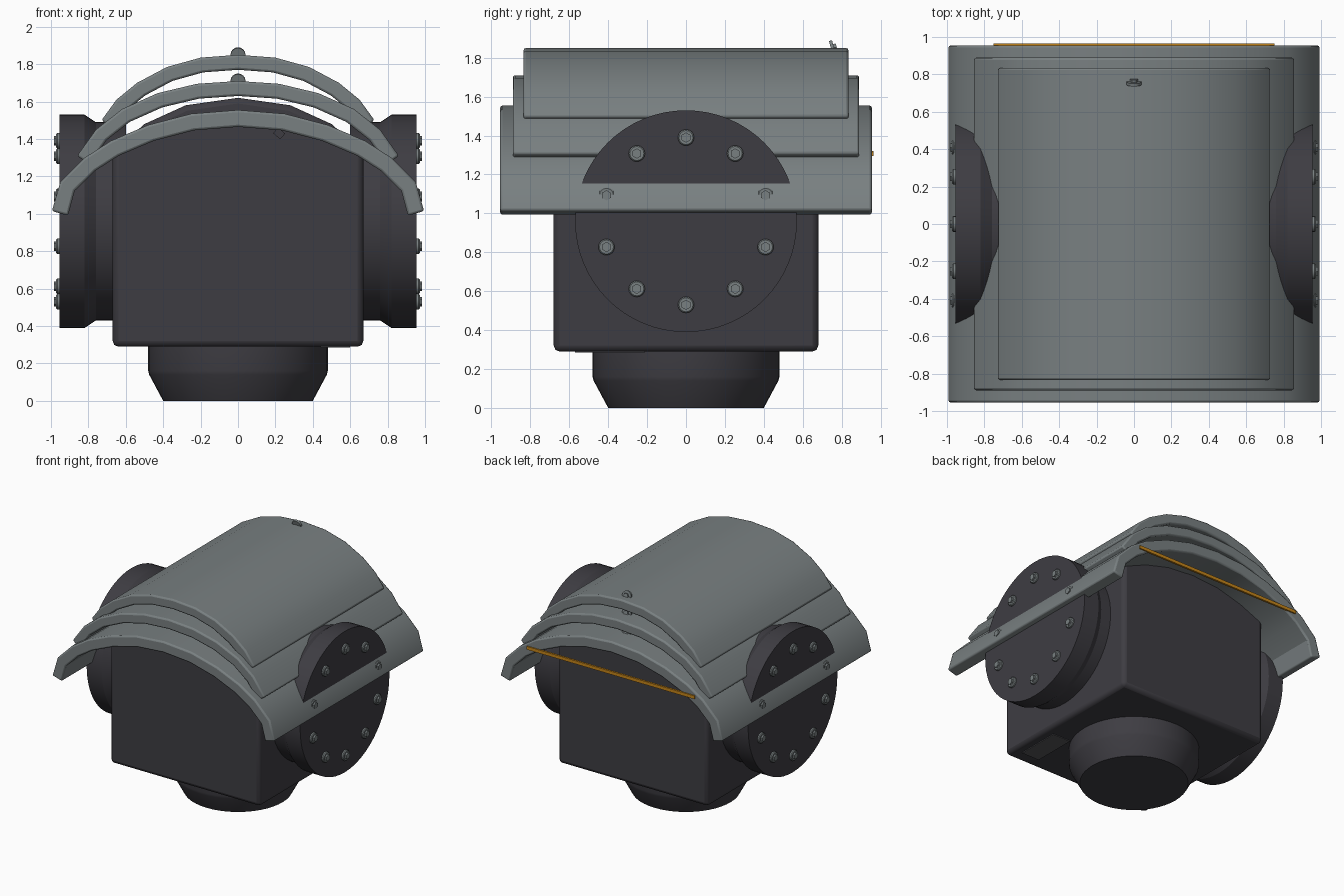
import bpy, bmesh, math
from mathutils import Matrix, Vector

if "Cube" in bpy.data.objects:
    bpy.data.objects.remove(bpy.data.objects["Cube"], do_unlink=True)


def material(name, rgb):
    m = bpy.data.materials.new(name)
    m.use_nodes = True
    m.diffuse_color = (*rgb, 1)
    bsdf = next(n for n in m.node_tree.nodes if n.type == 'BSDF_PRINCIPLED')
    bsdf.inputs["Base Color"].default_value = (*rgb, 1)
    return m


GREY = material("armour grey", (0.19, 0.215, 0.22))
DARK = material("dark charcoal", (0.048, 0.046, 0.055))
SLATE = material("slate", (0.09, 0.09, 0.1))
ORANGE = material("orange", (0.55, 0.23, 0.01))


def finish(bm, name, mat, bevel=0, segments=2):
    bmesh.ops.recalc_face_normals(bm, faces=bm.faces)
    mesh = bpy.data.meshes.new(name)
    bm.to_mesh(mesh)
    bm.free()
    obj = bpy.data.objects.new(name, mesh)
    bpy.context.collection.objects.link(obj)
    mesh.materials.append(mat)
    bpy.ops.object.select_all(action='DESELECT')
    obj.select_set(True)
    bpy.context.view_layer.objects.active = obj
    bpy.ops.object.shade_smooth_by_angle(angle=math.radians(30))
    if bevel:
        mod = obj.modifiers.new("Bevel", 'BEVEL')
        mod.width, mod.segments = bevel, segments
        mod.limit_method, mod.angle_limit = 'ANGLE', math.radians(40)
    return obj


def prism(name, outline, half_depth, mat, bevel):
    """Extrude an (x, z) outline along y."""
    bm = bmesh.new()
    face = bm.faces.new([bm.verts.new((x, -half_depth, z)) for x, z in outline])
    ext = bmesh.ops.extrude_face_region(bm, geom=[face])
    moved = [v for v in ext["geom"] if isinstance(v, bmesh.types.BMVert)]
    bmesh.ops.translate(bm, verts=moved, vec=(0, 2 * half_depth, 0))
    return finish(bm, name, mat, bevel)


def add_lathe(bm, profile, matrix, sides):
    """Closed solid turned from (radius, height) pairs around local z."""
    rings = []
    for r, h in profile:
        ring = []
        for i in range(sides):
            a = math.tau * i / sides
            ring.append(bm.verts.new(matrix @ Vector((r * math.cos(a), r * math.sin(a), h))))
        rings.append(ring)
    for low, high in zip(rings, rings[1:]):
        for i in range(sides):
            j = (i + 1) % sides
            bm.faces.new((low[i], low[j], high[j], high[i]))
    bm.faces.new(rings[0][::-1])
    bm.faces.new(rings[-1])


def block(name, size, centre, mat, turn=0):
    bm = bmesh.new()
    place = Matrix.Translation(centre) @ Matrix.Rotation(turn, 4, 'Y')
    bmesh.ops.create_cube(bm, size=1, matrix=place @ Matrix.Diagonal((*size, 1)))
    return finish(bm, name, mat)


def mirrored(half):
    """Half outline starting at x = 0, returned from -x to +x."""
    return [(-x, z) for x, z in half[:0:-1]] + half


def shell(name, half, thickness, half_depth):
    """Arched plate: the outer curve plus its inward offset."""
    outer = mirrored(half)
    inner = []
    for i, (x, z) in enumerate(outer):
        a, b = outer[max(i - 1, 0)], outer[min(i + 1, len(outer) - 1)]
        t = Vector((b[0] - a[0], b[1] - a[1])).normalized()
        inner.append((x + t.y * thickness, z - t.x * thickness))
    prism(name, outer + inner[::-1], half_depth, GREY, 0.012)


# Body with an arched roof
roof = mirrored([(0, 1.62), (0.28, 1.58), (0.5, 1.48), (0.67, 1.33)])
prism("body", [(0.67, 0.29), (-0.67, 0.29)][::-1][:1] + roof + [(0.67, 0.29)], 0.68, DARK, 0.03)

# Three stacked armour shells
shell("lower_shell", [(0, 1.555), (0.25, 1.535), (0.48, 1.475), (0.68, 1.39),
                      (0.82, 1.3), (0.95, 1.17), (0.995, 1.015)], 0.09, 0.955)
shell("middle_shell", [(0, 1.71), (0.22, 1.695), (0.43, 1.645), (0.62, 1.56),
                       (0.76, 1.45), (0.86, 1.31)], 0.08, 0.89)
shell("upper_shell", [(0, 1.85), (0.2, 1.835), (0.38, 1.785), (0.54, 1.7),
                      (0.65, 1.61), (0.73, 1.5)], 0.08, 0.835)

# Tapered foot
bm = bmesh.new()
add_lathe(bm, [(0.4, 0), (0.475, 0.14), (0.48, 0.16), (0.48, 0.32)], Matrix(), 48)
finish(bm, "base", DARK)

# Side hubs, each with a ring of ten bolts
HUB_Z, BOLT_RING = 0.96, 0.43
for side, label in ((1, "left"), (-1, "right")):
    axis = Matrix.Translation((0, 0, HUB_Z)) @ Matrix.Rotation(side * math.pi / 2, 4, 'Y')
    bm = bmesh.new()
    add_lathe(bm, [(0.53, 0.6), (0.53, 0.76), (0.57, 0.82), (0.57, 0.955)], axis, 64)
    finish(bm, label + "_hub", DARK)
    bm = bmesh.new()
    for k in range(10):
        a = math.tau * k / 10
        spot = axis @ Matrix.Translation((BOLT_RING * math.cos(a), BOLT_RING * math.sin(a), 0))
        add_lathe(bm, [(0.042, 0.94), (0.042, 0.966), (0.036, 0.972)], spot, 16)
        add_lathe(bm, [(0.026, 0.96), (0.026, 0.985)], spot, 6)
    finish(bm, label + "_hub_bolts", GREY)

# Small tilted studs on the shell crowns
for label, z in (("lower", 1.555), ("middle", 1.71), ("upper", 1.85)):
    bm = bmesh.new()
    tilt = Matrix.Translation((0, 0.755, z)) @ Matrix.Rotation(math.radians(-75), 4, 'X')
    add_lathe(bm, [(0.04, -0.01), (0.04, 0.006)], tilt, 16)
    add_lathe(bm, [(0.022, 0), (0.022, 0.02)], tilt, 6)
    finish(bm, label + "_stud", GREY)

# Rear strip, front clip and underside plate
block("rear_strip", (1.5, 0.016, 0.026), (0, 0.957, 1.308), ORANGE)
block("front_clip", (0.05, 0.04, 0.04), (0.22, -0.69, 1.43), DARK, math.radians(40))
block("underside_plate", (0.16, 0.36, 0.008), (0.52, -0.39, 0.288), SLATE)
